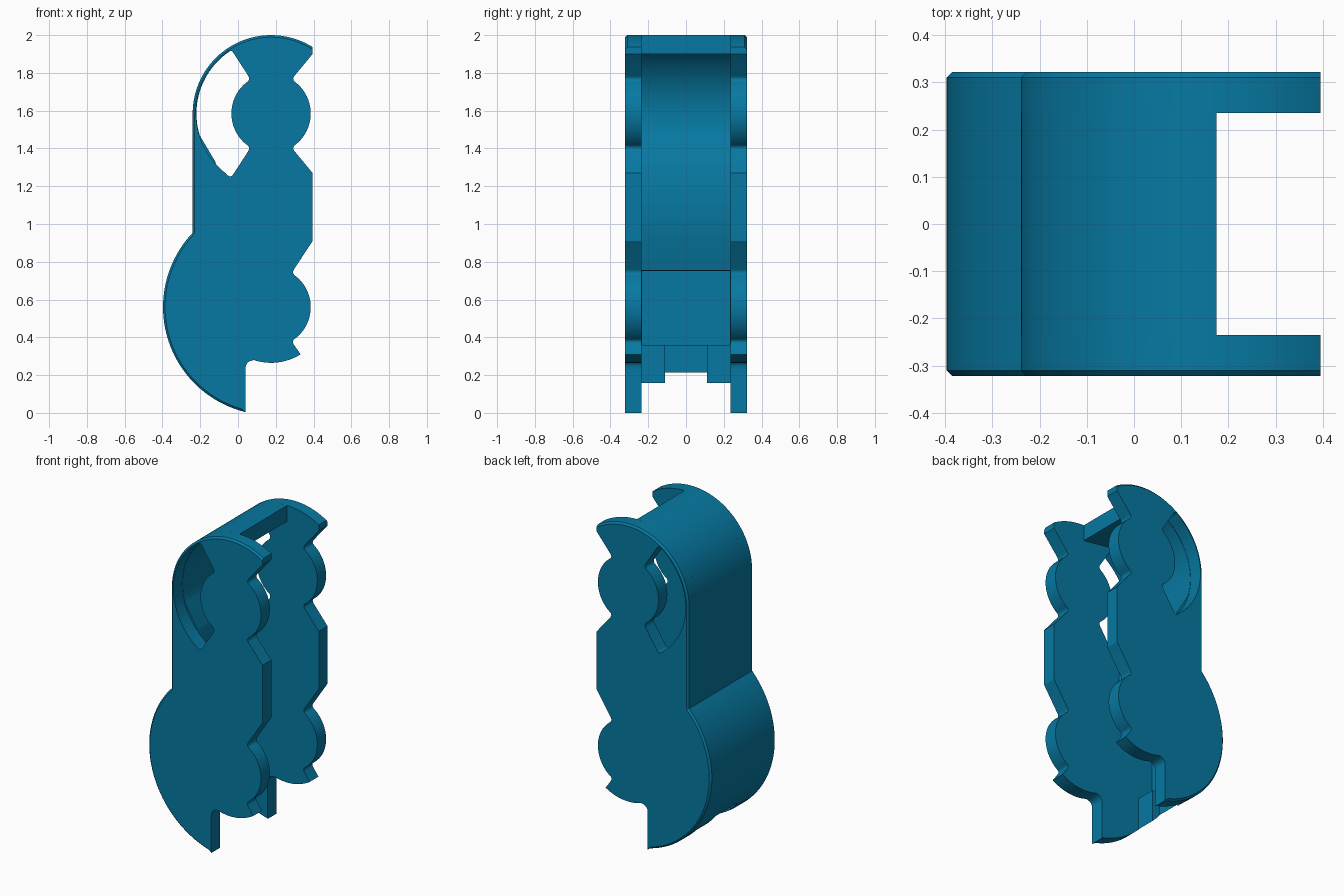
import bpy, bmesh
from math import cos, sin, radians, hypot
from mathutils import Vector

if "Cube" in bpy.data.objects:
    bpy.data.objects.remove(bpy.data.objects["Cube"])

CX, TOP, LOW = 0.175, 1.585, 0.56   # centres of the two round stations
R_TOP, R_LOW, R_LOBE = 0.415, 0.572, 0.21
FRONT = 0.395


def arc(cz, r, a0, a1, n):
    return [(CX + r * cos(radians(a0 + (a1 - a0) * i / n)),
             cz + r * sin(radians(a0 + (a1 - a0) * i / n))) for i in range(n + 1)]


def fillet(prev, corner, nxt, d, n=5):
    # Rounded corner between two neighbouring points
    p, c, q = Vector(prev), Vector(corner), Vector(nxt)
    a = c + (p - c).normalized() * d
    b = c + (q - c).normalized() * d
    return [tuple(a * (1 - t) ** 2 + c * 2 * t * (1 - t) + b * t * t)
            for t in [i / n for i in range(n + 1)]]


def extrude(name, pts, y0, y1, chamfer_y=None):
    bm = bmesh.new()
    face = bm.faces.new([bm.verts.new((x, y0, z)) for x, z in pts])
    ext = bmesh.ops.extrude_face_region(bm, geom=[face])
    verts = [v for v in ext["geom"] if isinstance(v, bmesh.types.BMVert)]
    bmesh.ops.translate(bm, vec=(0, y1 - y0, 0), verts=verts)
    bmesh.ops.recalc_face_normals(bm, faces=bm.faces)
    if chamfer_y is not None:
        def on_back(v):
            x, y, z = v.co
            return abs(y - chamfer_y) < 1e-5 and (
                abs(hypot(x - CX, z - TOP) - R_TOP) < 1e-3 and z > 1.58
                or abs(hypot(x - CX, z - LOW) - R_LOW) < 1e-3 and x < 0.05)
        edges = [e for e in bm.edges if all(on_back(v) for v in e.verts)]
        bmesh.ops.bevel(bm, geom=edges, offset=0.011, segments=1, affect='EDGES')
    mesh = bpy.data.meshes.new(name)
    bm.to_mesh(mesh)
    bm.free()
    ob = bpy.data.objects.new(name, mesh)
    bpy.context.collection.objects.link(ob)
    return ob


def combine(target, other, op):
    mod = target.modifiers.new(op, 'BOOLEAN')
    mod.object, mod.operation, mod.solver = other, op, 'EXACT'
    bpy.context.view_layer.objects.active = target
    bpy.ops.object.modifier_apply(modifier=mod.name)
    bpy.data.objects.remove(other)


# Shared back contour: top dome, straight back, lower bulge
dome = arc(TOP, R_TOP, 58, 180, 40)
bulge = arc(LOW, R_LOW, 136.51, 256.35, 44)

# Side plate outline
k1 = (CX + R_LOBE * cos(radians(59)), TOP + R_LOBE * sin(radians(59)))
k2 = (k1[0], 2 * TOP - k1[1])
k3 = (k1[0], LOW + k1[1] - TOP)
k4 = (k1[0], 2 * LOW - k3[1])
lobe_t = arc(TOP, R_LOBE, 50, -50, 20)
lobe_l = arc(LOW, R_LOBE, 50, -50, 20)
belly = arc(LOW, 0.295, -58, -108, 12)
outline = dome + bulge + [(0.04, 0.0), (0.04, 0.2)]
outline += fillet((0.04, 0.2), (0.04, 0.27), belly[-1], 0.035)
outline += belly[::-1]
outline += fillet(belly[0], k4, lobe_l[-1], 0.02)
outline += lobe_l[::-1]
outline += fillet(lobe_l[0], k3, (FRONT, 0.91), 0.025)
outline += [(FRONT, 0.91), (FRONT, 1.27)]
outline += fillet((FRONT, 1.27), k2, lobe_t[-1], 0.025)
outline += lobe_t[::-1]
outline += fillet(lobe_t[0], k1, (FRONT, 1.9), 0.025)
outline += [(FRONT, 1.9)]

# Crescent window beside the upper lobe
rim = arc(TOP, 0.397, 127, 233, 36)
inner = arc(TOP, R_LOBE, 230, 130, 24)
tip_u, tip_l = (-0.04, 1.93), (-0.04, 2 * TOP - 1.93)
neck_u, neck_l = (2 * CX - k1[0], k1[1]), (2 * CX - k2[0], k2[1])
window = rim + fillet(rim[-1], tip_l, neck_l, 0.03) + fillet(tip_l, neck_l, inner[0], 0.025)
window += inner + fillet(inner[-1], neck_u, tip_u, 0.025) + fillet(neck_u, tip_u, rim[0], 0.03)

# Central core: thin dome shell, sloped inner wall, thin lower lip
core_bulge = [p for p in bulge if p[1] > 0.17]
core = arc(TOP, R_TOP, 90, 180, 32) + core_bulge + [(-0.23, 0.158), (-0.23, 0.75),
        (-0.14, 0.755), (-0.1, 0.92), (-0.085, 1.05), (-0.09, 1.2), (-0.12, 1.33)]
core += arc(TOP, 0.395, 197, 120, 30) + [(CX, 1.9)]
body = extrude("holder_body", core, -0.235, 0.235)

# Pocket in the back of the bulge and the key channel below it
pocket = extrude("pocket_cutter", [(-0.33, 0.36), (0, 0.36), (0, 0.75), (-0.33, 0.75)],
                 -0.234, 0.234)
combine(body, pocket, 'DIFFERENCE')
channel = extrude("channel_cutter", [(-0.28, 0.05), (0, 0.05), (0, 0.4), (-0.28, 0.4)],
                  -0.11, 0.11)
combine(body, channel, 'DIFFERENCE')

# Two mirrored side plates with windows, fused to the core
for s in (-1, 1):
    plate = extrude("side_plate", outline, s * 0.235, s * 0.322, s * 0.322)
    cut = extrude("window_cutter", window, s * 0.2, s * 0.36)
    combine(plate, cut, 'DIFFERENCE')
    combine(body, plate, 'UNION')

# Teal finish
mat = bpy.data.materials.new("teal")
mat.diffuse_color = (0.002, 0.19, 0.36, 1)
mat.use_nodes = True
mat.node_tree.nodes["Principled BSDF"].inputs["Base Color"].default_value = mat.diffuse_color
body.data.materials.clear()
body.data.materials.append(mat)
bpy.ops.object.select_all(action='DESELECT')
body.select_set(True)
bpy.context.view_layer.objects.active = body
bpy.ops.object.shade_smooth_by_angle(angle=radians(25))
